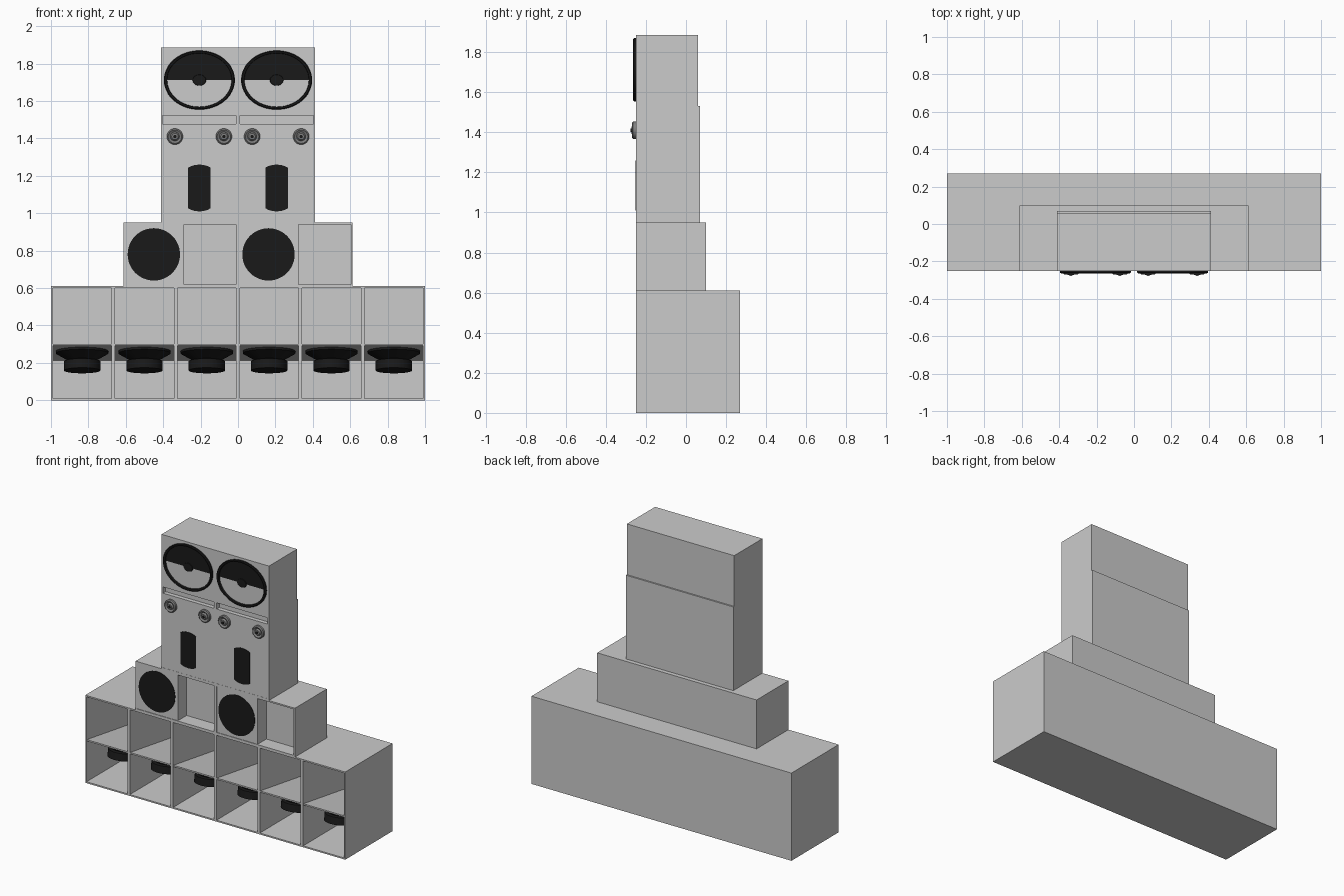
import bpy, bmesh, math
from mathutils import Matrix, Vector

if "Cube" in bpy.data.objects:
    bpy.data.objects.remove(bpy.data.objects["Cube"])


def material(name, v):
    m = bpy.data.materials.new(name)
    m.diffuse_color = (v, v, v, 1)
    m.use_nodes = True
    m.node_tree.nodes["Principled BSDF"].inputs["Base Color"].default_value = m.diffuse_color
    return m


BLACK = material("black", 0.01)
DARK = material("dark_grey", 0.22)
FRONT = -0.25


def finish(name, bm, mat=None, smooth=False):
    bmesh.ops.recalc_face_normals(bm, faces=bm.faces)
    me = bpy.data.meshes.new(name)
    bm.to_mesh(me)
    bm.free()
    ob = bpy.data.objects.new(name, me)
    bpy.context.collection.objects.link(ob)
    if mat:
        me.materials.append(mat)
    if smooth:
        bpy.ops.object.select_all(action='DESELECT')
        ob.select_set(True)
        bpy.context.view_layer.objects.active = ob
        bpy.ops.object.shade_smooth_by_angle(angle=math.radians(35))
    return ob


def box(name, x, y, z, recess=0, wall=0.01, shear=0):
    """Box from (min, max) ranges; recess hollows it from the front."""
    bm = bmesh.new()
    bmesh.ops.create_cube(bm, size=1)
    lo = Vector((x[0], y[0], z[0]))
    hi = Vector((x[1], y[1], z[1]))
    for v in bm.verts:
        v.co = (lo + hi) / 2 + v.co * (hi - lo)
    if recess:
        face = min(bm.faces, key=lambda f: f.calc_center_median().y)
        bmesh.ops.inset_region(bm, faces=[face], thickness=wall, use_even_offset=True)
        inner = bmesh.ops.extrude_face_region(bm, geom=[face])
        bmesh.ops.translate(bm, vec=(0, recess, 0),
                            verts=[g for g in inner["geom"] if isinstance(g, bmesh.types.BMVert)])
        if face.is_valid:
            bmesh.ops.delete(bm, geom=[face], context='FACES_ONLY')
    for v in bm.verts:
        v.co.z += shear * (v.co.y - lo.y)
    return finish(name, bm)


def lathe(name, centre, profile, mat, squash=1, tilt=0, clip=9, keep=(0, 360), n=48):
    """Turn (radius, forward) points around the front-facing axis."""
    bm = bmesh.new()
    full = keep == (0, 360)
    rings = []
    for r, h in profile:
        ring = []
        for i in range(n if full else n + 1):
            a = math.radians(keep[0] + (keep[1] - keep[0]) * i / n)
            px = max(-clip, min(clip, r * math.cos(a)))
            ring.append(bm.verts.new((px, -h, r * math.sin(a) * squash)))
        rings.append(ring)
    for a, b in zip(rings, rings[1:]):
        m = len(a)
        for i in range(m if full else m - 1):
            j = (i + 1) % m
            bm.faces.new((a[i], a[j], b[j], b[i]))
    bmesh.ops.remove_doubles(bm, verts=bm.verts, dist=1e-5)
    bmesh.ops.transform(bm, verts=bm.verts,
                        matrix=Matrix.Translation(centre) @ Matrix.Rotation(math.radians(tilt), 4, 'X'))
    return finish(name, bm, mat, True)


# Row of six open bass bins, each with a sloping board and hanging driver
for i in range(6):
    x0 = -1 + i / 3
    x1 = x0 + 1 / 3
    box(f"bass_bin_{i}", (x0, x1), (FRONT, 0.27), (0, 0.61), recess=0.51)
    box(f"bass_board_{i}", (x0 + 0.01, x1 - 0.01), (FRONT + 0.002, 0.26), (0.292, 0.302), shear=-0.155)
    lathe(f"bass_driver_{i}", ((x0 + x1) / 2, -0.06, 0.263),
          [(0, 0), (0.14, 0), (0.14, 0.012), (0.075, 0.05), (0.097, 0.055), (0.097, 0.105), (0, 0.105)],
          BLACK, tilt=81)

for s, side in enumerate(("left", "right")):
    # Wide cabinet: round driver on a baffle beside an open recess
    x0 = (s - 1) * 0.613
    box(f"{side}_wide_cabinet", (x0, x0 + 0.613), (FRONT, 0.10), (0.61, 0.95), recess=0.10)
    box(f"{side}_wide_baffle", (x0 + 0.01, x0 + 0.323), (FRONT + 0.004, -0.14), (0.62, 0.94))
    lathe(f"{side}_wide_driver", (x0 + 0.163, FRONT + 0.004, 0.78),
          [(0.14, 0), (0.14, 0.003), (0, 0.003)], BLACK)

    # Tall cabinet: slot at the top, two tweeters, cropped round port
    x0 = (s - 1) * 0.413
    xc = x0 + 0.2065
    box(f"{side}_mid_cabinet", (x0, x0 + 0.413), (FRONT, 0.07), (0.95, 1.532), recess=0.03)
    box(f"{side}_mid_baffle", (x0 + 0.008, x0 + 0.405), (FRONT + 0.001, -0.21), (0.958, 1.478))
    lathe(f"{side}_mid_port", (xc, FRONT, 1.135), [(0.125, 0), (0.125, 0.003), (0, 0.003)],
          BLACK, clip=0.06)
    for k, dx in enumerate((-0.131, 0.131)):
        lathe(f"{side}_tweeter_{k}", (xc + dx, FRONT, 1.41),
              [(0.043, 0), (0.043, 0.014), (0.036, 0.020), (0.024, 0.012), (0.017, 0.022), (0, 0.024)],
              DARK, n=32)
        lathe(f"{side}_tweeter_tip_{k}", (xc + dx, FRONT, 1.41),
              [(0.009, 0.015), (0.009, 0.026), (0, 0.027)], BLACK, n=16)

    # Top cabinet: oval rim, dark upper cone face and centre cap
    box(f"{side}_top_cabinet", (x0, x0 + 0.413), (FRONT, 0.06), (1.532, 1.885))
    at = (xc, FRONT, 1.712)
    lathe(f"{side}_top_rim", at, [(0.19, 0), (0.19, 0.010), (0.184, 0.014), (0.174, 0.012), (0.172, 0)],
          BLACK, squash=0.83, n=64)
    lathe(f"{side}_top_cone", at, [(0.174, 0.002), (0, 0.002)], BLACK, squash=0.83, keep=(0, 180))
    lathe(f"{side}_top_cap", at, [(0.036, 0), (0.034, 0.006), (0, 0.008)], BLACK, squash=0.83, n=32)
